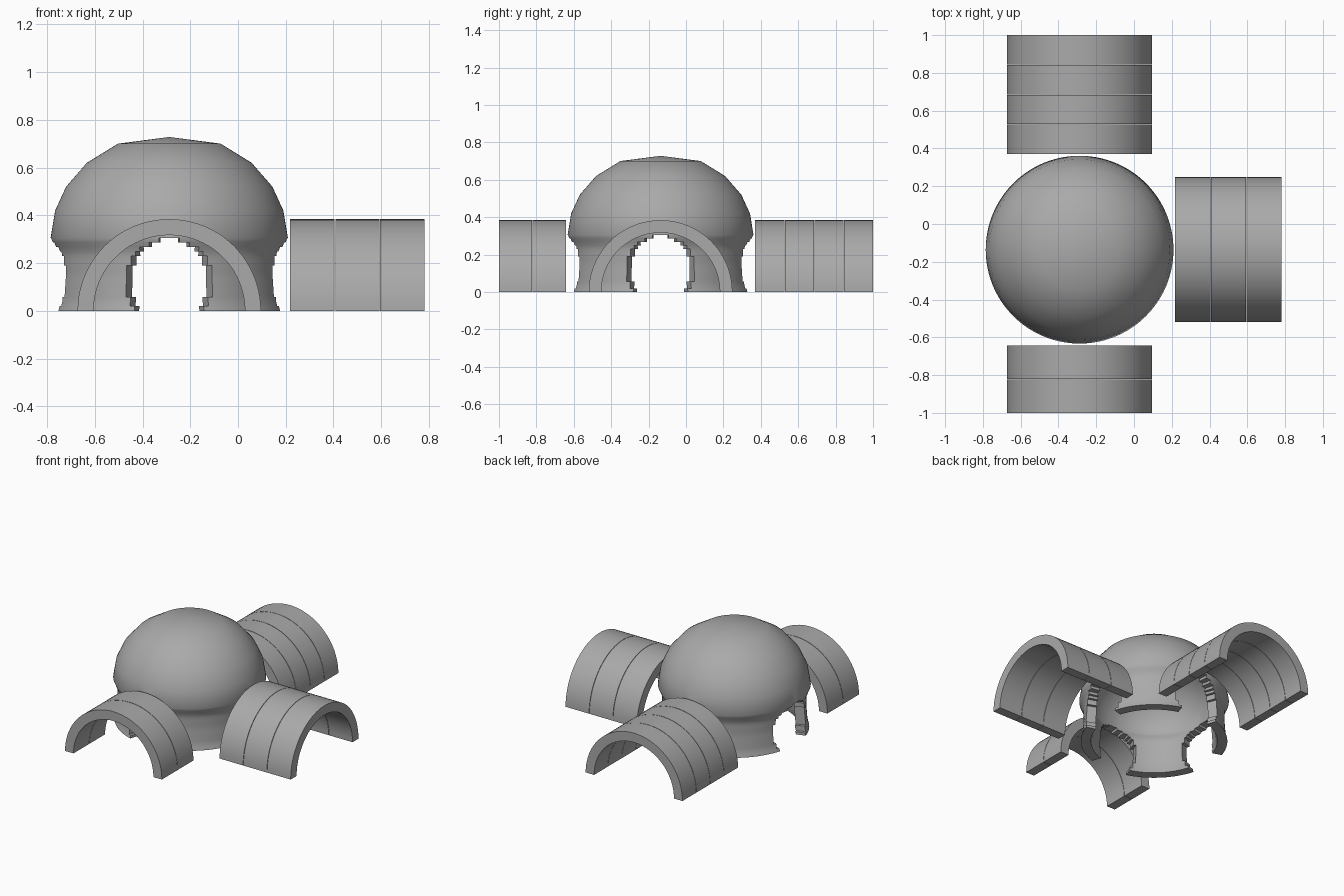
import bpy, bmesh, math
from mathutils import Vector

if "Cube" in bpy.data.objects:
    bpy.data.objects.remove(bpy.data.objects["Cube"])

CENTRE = Vector((-0.288, -0.136, 0))
GREY = (0.4, 0.4, 0.4, 1)
THICK = 0.067

grey = bpy.data.materials.new("plain grey")
grey.use_nodes = True
grey.diffuse_color = GREY
grey.node_tree.nodes["Principled BSDF"].inputs["Base Color"].default_value = GREY


def finish(name, bm, location, turn=0):
    """Clean the mesh, add it to the scene and shade it smooth with sharp edges."""
    bmesh.ops.remove_doubles(bm, verts=bm.verts, dist=0.0002)
    bmesh.ops.recalc_face_normals(bm, faces=bm.faces)
    mesh = bpy.data.meshes.new(name)
    bm.to_mesh(mesh)
    bm.free()
    mesh.materials.append(grey)
    obj = bpy.data.objects.new(name, mesh)
    bpy.context.collection.objects.link(obj)
    obj.location = location
    obj.rotation_euler.z = turn
    bpy.ops.object.select_all(action="DESELECT")
    obj.select_set(True)
    bpy.context.view_layer.objects.active = obj
    bpy.ops.object.shade_smooth_by_angle(angle=math.radians(35))


# Dome: a revolved thick shell with four stepped round doorways
PROFILE = [(0, 0.487), (0.04, 0.476), (0.15, 0.468), (0.24, 0.47), (0.305, 0.497),
           (0.42, 0.478), (0.52, 0.432), (0.62, 0.345), (0.70, 0.215), (0.728, 0)]
COLUMNS = 144
LOW_ROWS = 16


def radius_at(z):
    for (z0, r0), (z1, r1) in zip(PROFILE, PROFILE[1:]):
        if z <= z1:
            return r0 + (r1 - r0) * (z - z0) / (z1 - z0)
    return 0


heights = [0.305 * i / LOW_ROWS for i in range(LOW_ROWS + 1)]
heights += [z for z, r in PROFILE[5:]]
ROWS = len(heights) - 1


def is_wall(row, col):
    """True where the shell has a block, False inside a doorway or off the ends."""
    if not 0 <= row < ROWS:
        return False
    z = (heights[row] + heights[row + 1]) / 2
    angle = (col + 0.5) * math.tau / COLUMNS
    quarter = math.tau / 4
    across = ((angle + quarter / 2) % quarter - quarter / 2) * 0.47
    return (across / 0.192) ** 2 + ((z - 0.122) / 0.176) ** 2 > 1


def build_dome():
    bm = bmesh.new()
    grid = {}
    for row, z in enumerate(heights):
        pivot = Vector((0, 0, min(z, 0.3)))
        for col in range(COLUMNS):
            a = col * math.tau / COLUMNS
            r = radius_at(z)
            outer = Vector((r * math.cos(a), r * math.sin(a), z))
            inner = outer - (outer - pivot).normalized() * THICK
            grid[row, col] = (bm.verts.new(outer), bm.verts.new(inner))
    for row in range(ROWS):
        for col in range(COLUMNS):
            if not is_wall(row, col):
                continue
            nxt = (col + 1) % COLUMNS
            corners = [grid[row, col], grid[row, nxt], grid[row + 1, nxt], grid[row + 1, col]]
            bm.faces.new([c[0] for c in corners])
            bm.faces.new([c[1] for c in reversed(corners)])
            # Close the rim wherever the neighbouring block is missing
            beside = [(row - 1, col), (row, nxt), (row + 1, col), (row, (col - 1) % COLUMNS)]
            for k, place in enumerate(beside):
                if not is_wall(*place) and place[0] < ROWS:
                    p, q = corners[k], corners[(k + 1) % 4]
                    bm.faces.new((p[0], p[1], q[1], q[0]))
    bmesh.ops.delete(bm, geom=[v for v in bm.verts if not v.link_faces], context="VERTS")
    finish("dome", bm, CENTRE)


# Tunnel segments: half-round arches running along local +x
def build_arch(name, start, end, turn, sides=40):
    bm = bmesh.new()
    loops = []
    for i in range(sides + 1):
        a = math.pi * i / sides
        loops.append([bm.verts.new((x, r * math.cos(a), r * math.sin(a)))
                      for x, r in ((start, 0.384), (end, 0.384), (end, 0.317), (start, 0.317))])
    for a, b in zip(loops, loops[1:]):
        for k in range(4):
            m = (k + 1) % 4
            bm.faces.new((a[k], a[m], b[m], b[k]))
    bm.faces.new(loops[0])
    bm.faces.new(list(reversed(loops[-1])))
    finish(name, bm, CENTRE, turn)


def build_tunnel(name, start, end, count, turn, gap=0.003):
    step = (end - start) / count
    for i in range(count):
        near = start + i * step + (gap / 2 if i else 0)
        far = start + (i + 1) * step - (gap / 2 if i < count - 1 else 0)
        build_arch(f"{name}_tunnel_segment_{i + 1}", near, far, turn)


build_dome()
build_tunnel("left", 0.506, 1.07, 3, 0)
build_tunnel("back", 0.506, 1.136, 4, math.pi / 2)
build_tunnel("front", 0.506, 0.864, 2, -math.pi / 2)
